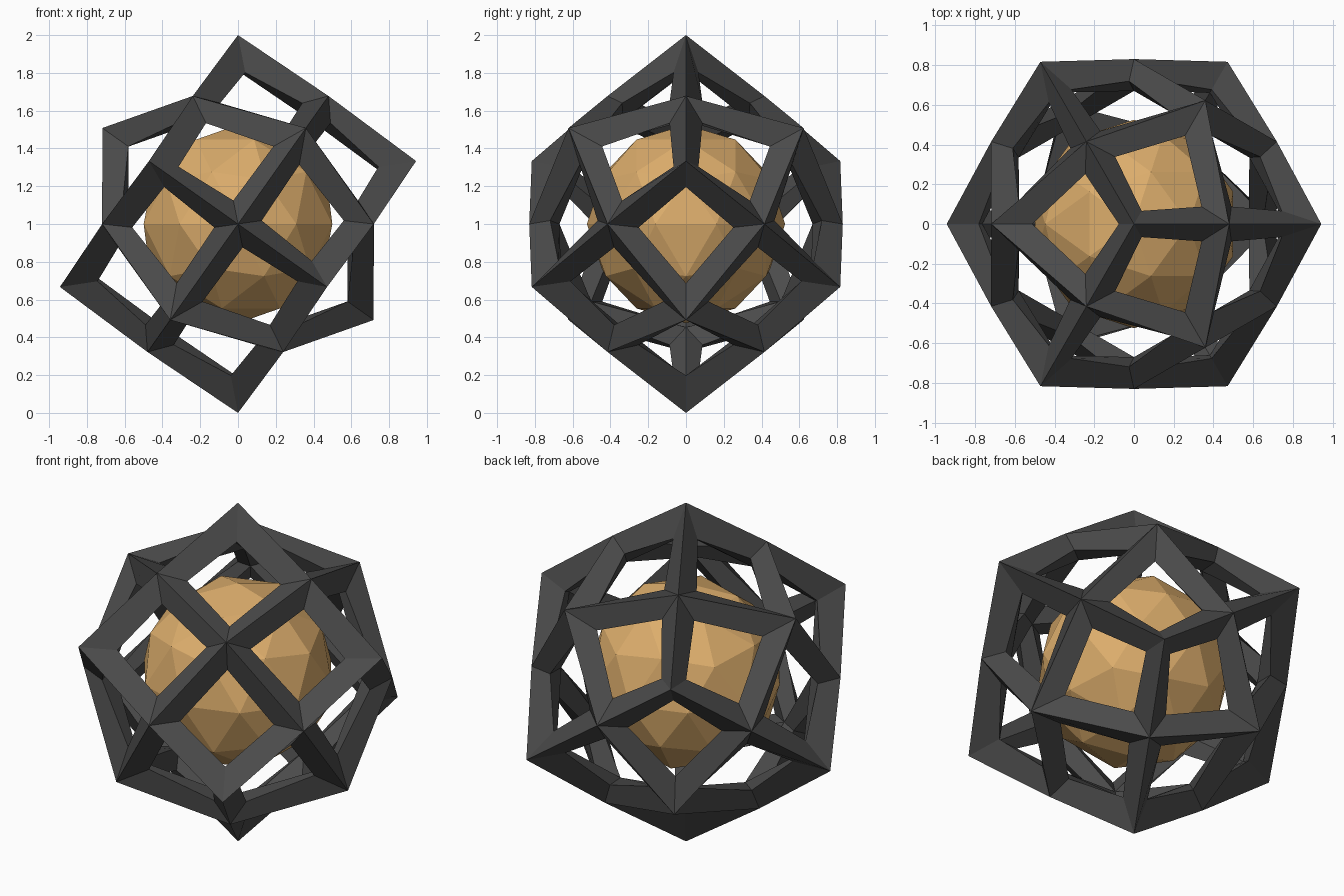
import bpy, bmesh
from math import cos, sin, radians, sqrt
from mathutils import Vector

if "Cube" in bpy.data.objects:
    bpy.data.objects.remove(bpy.data.objects["Cube"])

CENTRE = Vector((0, 0, 1))
# radius of the outer ridge and bar half depth, keyed by point kind:
# 1 = cube face centre, 2 = cube edge middle, 3 = cube corner
RADIUS = {1: 0.88, 2: 0.83, 3: 1.0}
HALF = {1: 0.085, 2: 0.08, 3: 0.095}
INSET = 0.092

# cube axes turned so that one corner points straight up
AXES = [Vector((sqrt(2 / 3) * cos(radians(t)), sqrt(2 / 3) * sin(radians(t)), sqrt(1 / 3)))
        for t in (60, 180, 300)]


def point(key, level):
    """Position of a lattice point; level 0 = outer, 1 = middle, 2 = inner."""
    kind = sum(abs(k) for k in key)
    d = sum((a * k for a, k in zip(AXES, key)), Vector()).normalized()
    return CENTRE + d * (RADIUS[kind] - level * HALF[kind])


def make_object(name, bm, colour=None):
    me = bpy.data.meshes.new(name)
    bm.to_mesh(me)
    bm.free()
    ob = bpy.data.objects.new(name, me)
    bpy.context.collection.objects.link(ob)
    if colour:
        mat = bpy.data.materials.new(name + "_material")
        mat.diffuse_color = colour
        mat.use_nodes = True
        mat.node_tree.nodes["Principled BSDF"].inputs["Base Color"].default_value = mat.diffuse_color
        me.materials.append(mat)
    return ob


# Open cage: 24 kites, each cut open by an inset hole
bm = bmesh.new()
cache = {}


def ridge(key, level):
    if (key, level) not in cache:
        cache[key, level] = bm.verts.new(point(key, level))
    return cache[key, level]


for i in range(3):
    j, k = (i + 1) % 3, (i + 2) % 3
    for s in (-1, 1):
        for a in (-1, 1):
            for b in (-1, 1):
                kite = []
                for u, v in ((0, 0), (a, 0), (a, b), (0, b)):
                    key = [0, 0, 0]
                    key[i], key[j], key[k] = s, u, v
                    kite.append(tuple(key))
                mids = [point(q, 1) for q in kite]
                hole = []
                for n in range(4):
                    e1 = (mids[n - 1] - mids[n]).normalized()
                    e2 = (mids[(n + 1) % 4] - mids[n]).normalized()
                    hole.append(bm.verts.new(mids[n] + (e1 + e2) * INSET / e1.cross(e2).length))
                for n in range(4):
                    m = (n + 1) % 4
                    for level in (0, 2):
                        bm.faces.new((ridge(kite[n], level), ridge(kite[m], level), hole[m], hole[n]))
bmesh.ops.recalc_face_normals(bm, faces=bm.faces)
make_object("cage", bm, (0.07, 0.07, 0.07, 1))

# Faceted ball floating inside the cage
bm = bmesh.new()
bmesh.ops.create_icosphere(bm, subdivisions=2, radius=0.525)
bmesh.ops.translate(bm, verts=bm.verts, vec=CENTRE)
make_object("core_ball", bm, (0.72, 0.42, 0.15, 1))
